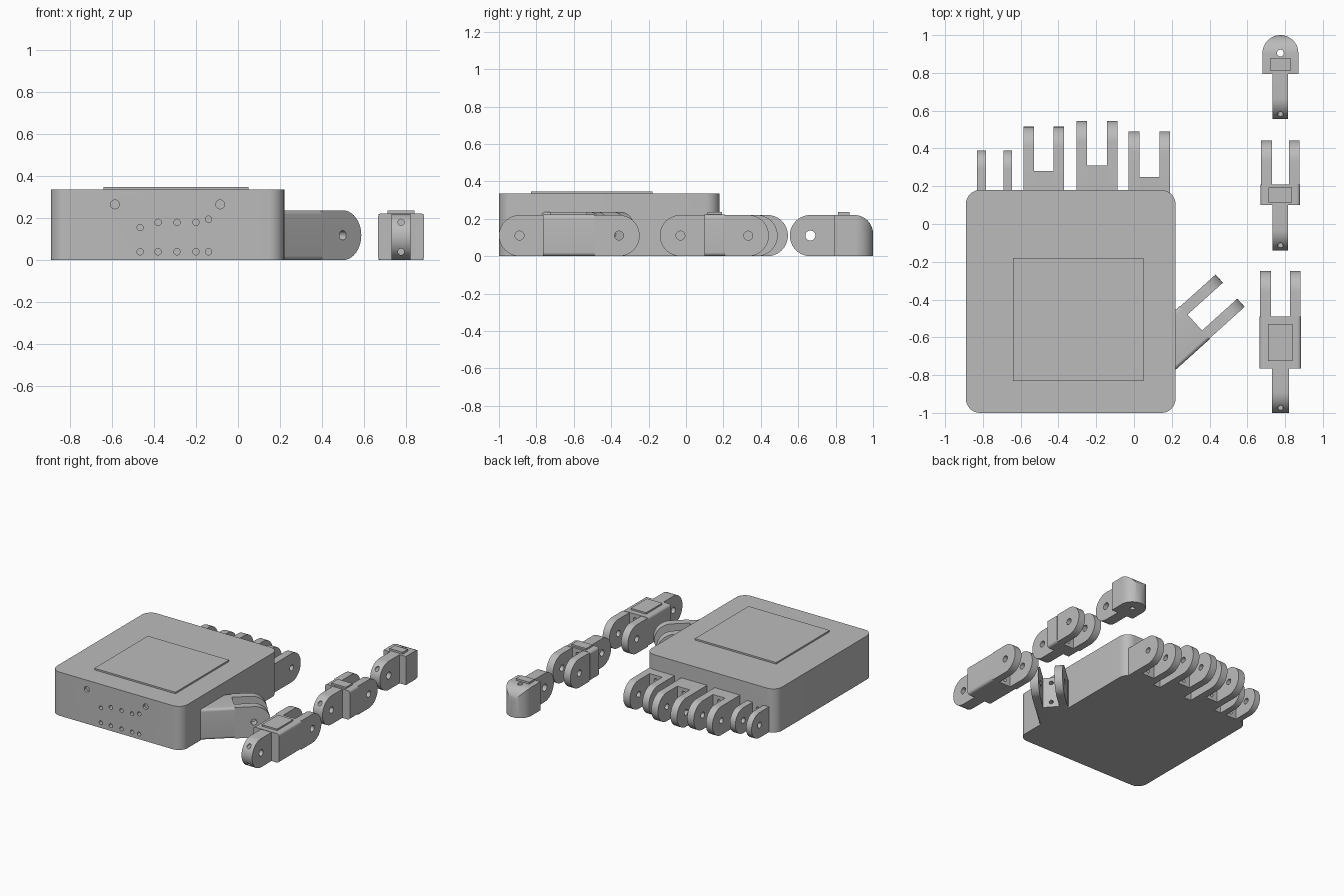
import bpy
import bmesh
from math import pi, cos, sin, radians
from mathutils import Matrix

if "Cube" in bpy.data.objects:
    bpy.data.objects.remove(bpy.data.objects["Cube"])

grey = bpy.data.materials.new("plastic_grey")
grey.use_nodes = True
grey.diffuse_color = (0.5, 0.5, 0.5, 1)
grey.node_tree.nodes["Principled BSDF"].inputs["Base Color"].default_value = (0.5, 0.5, 0.5, 1)

# Where a profile point (p, q) at depth d goes for each extrusion axis
PLACE = {"x": lambda p, q, d: (d, p, q),
         "y": lambda p, q, d: (p, d, q),
         "z": lambda p, q, d: (p, q, d)}


def add_prism(bm, pts, axis, lo, hi):
    rings = [[bm.verts.new(PLACE[axis](p, q, d)) for p, q in pts] for d in (lo, hi)]
    bm.faces.new(rings[0])
    bm.faces.new(rings[1])
    n = len(pts)
    for i in range(n):
        j = (i + 1) % n
        bm.faces.new((rings[0][i], rings[0][j], rings[1][j], rings[1][i]))


def make(name, prisms):
    bm = bmesh.new()
    for prism in prisms:
        add_prism(bm, *prism)
    bmesh.ops.recalc_face_normals(bm, faces=bm.faces)
    mesh = bpy.data.meshes.new(name)
    bm.to_mesh(mesh)
    bm.free()
    mesh.materials.append(grey)
    obj = bpy.data.objects.new(name, mesh)
    bpy.context.scene.collection.objects.link(obj)
    return obj


def arc(cx, cy, r, start, end, steps=8):
    return [(cx + r * cos(radians(start + (end - start) * i / steps)),
             cy + r * sin(radians(start + (end - start) * i / steps)))
            for i in range(steps + 1)]


def rounded_rect(x0, x1, y0, y1, r):
    return (arc(x1 - r, y1 - r, r, 0, 90) + arc(x0 + r, y1 - r, r, 90, 180)
            + arc(x0 + r, y0 + r, r, 180, 270) + arc(x1 - r, y0 + r, r, 270, 360))


def rect(x0, x1, y0, y1):
    return [(x0, y0), (x1, y0), (x1, y1), (x0, y1)]


def tab(root, tip, height):
    """Side profile of a lug with a fully rounded tip."""
    r = height / 2
    if tip > root:
        return [(root, 0)] + arc(tip - r, r, r, -90, 90, 20) + [(root, height)]
    return [(root, height)] + arc(tip + r, r, r, 90, 270, 20) + [(root, 0)]


def hole(axis, p, q, r, lo, hi):
    return ([(p + r * cos(2 * pi * i / 20), q + r * sin(2 * pi * i / 20))
             for i in range(20)], axis, lo, hi)


def boolean(obj, prisms, operation="DIFFERENCE"):
    cutter = make("cutter", prisms)
    cutter.hide_render = True
    mod = obj.modifiers.new("cut", "BOOLEAN")
    mod.operation, mod.solver, mod.object = operation, "EXACT", cutter
    graph = bpy.context.evaluated_depsgraph_get()
    result = bpy.data.meshes.new_from_object(obj.evaluated_get(graph))
    obj.modifiers.clear()
    obj.data = result
    bpy.data.objects.remove(cutter)


def part(name, prisms, holes=(), spin=0):
    obj = make(name, prisms)
    if holes:
        boolean(obj, list(holes))
    if spin:
        obj.data.transform(Matrix.Rotation(spin, 4, "Z"))
    smooth(obj)
    return obj


def smooth(obj):
    obj.data.polygons.foreach_set("use_smooth", [True] * len(obj.data.polygons))
    obj.data.set_sharp_from_angle(angle=radians(30))


def tendons(x, lo, hi, top=0.18):
    return [hole("y", x, z, 0.015, lo, hi) for z in (0.04, top)]


# Knuckles on the back of the palm: x0, x1, lug thickness, bridge y, tip y, height
BACK = 0.18
KNUCKLES = {"little": (-0.83, -0.645, 0.047, BACK, 0.39, 0.195),
            "ring": (-0.585, -0.37, 0.056, 0.28, 0.515, 0.22),
            "middle": (-0.305, -0.087, 0.056, 0.31, 0.545, 0.22),
            "index": (-0.028, 0.19, 0.056, 0.25, 0.49, 0.22)}

palm_holes = [hole("y", x, 0.265, 0.021, -1.1, -0.98) for x in (-0.585, -0.085)]
for x, top in ((-0.465, 0.155), (-0.38, 0.18), (-0.29, 0.18), (-0.2, 0.18), (-0.14, 0.195)):
    palm_holes += tendons(x, -1.1, -0.85, top)

for finger, (x0, x1, t, bridge, tip, h) in KNUCKLES.items():
    mid = (x0 + x1) / 2
    tunnel = tendons(mid, 0.05, 0.45, h - 0.04)
    palm_holes += tunnel
    pin = hole("x", tip - h / 2, h / 2, 0.022, x0 - 0.1, x1 + 0.1)
    side = tab(BACK - 0.02, tip, h)
    part(finger + "_knuckle_lugs",
         [(side, "x", x0, x0 + t), (side, "x", x1 - t, x1)], [pin])
    if bridge > BACK:
        part(finger + "_knuckle_bridge",
             [(rect(x0 + t, x1 - t, 0, h), "y", BACK, bridge)], tunnel)

# Palm and its lid
part("palm", [(rounded_rect(-0.89, 0.22, -1, BACK, 0.075), "z", 0, 0.335)], palm_holes)
part("palm_lid", [(rect(-0.64, 0.05, -0.83, -0.18), "z", 0.33, 0.347)])

# Thumb mount, built straight and then swung out
SWING = radians(-48)
THUMB_H = 0.237
u0, u1, slot, tip = 0.488, 0.718, -0.11, 0.142
thumb_pin = hole("x", tip - THUMB_H / 2, THUMB_H / 2, 0.022, u0 - 0.1, u1 + 0.1)
side = tab(slot, tip, THUMB_H)
part("thumb_lugs", [(side, "x", u0, u0 + 0.058), (side, "x", u1 - 0.058, u1)],
     [thumb_pin], SWING)
part("thumb_base",
     [(rounded_rect(u0 - 0.003, u1 + 0.003, 0, THUMB_H, 0.02), "y", -0.4, slot)],
     tendons((u0 + u1) / 2, -0.3, 0.1, 0.195), SWING)

# Loose finger links, all on one line
CX, H = 0.775, 0.22


def tongue(name, tip, root, half, holes):
    part(name + "_tongue", [(tab(root, tip, H), "x", CX - half, CX + half)], holes)


def link(name, tail, body0, body1, end, half, tongue_half, plate_half, inset):
    holes = tendons(CX, tail - 0.1, end + 0.1)
    holes += [hole("x", y, H / 2, 0.024, CX - 0.3, CX + 0.3)
              for y in (tail + H / 2, end - H / 2)]
    tongue(name, tail, body0, tongue_half, holes)
    part(name + "_body",
         [(rounded_rect(CX - half, CX + half, 0, H + 0.003, 0.02), "y", body0, body1)], holes)
    outer = half - 0.003
    side = tab(body1, end, H)
    part(name + "_lugs", [(side, "x", CX - outer, CX - outer + 0.057),
                          (side, "x", CX + outer - 0.057, CX + outer)], holes)
    part(name + "_plate", [(rect(CX - plate_half, CX + plate_half,
                                 body0 + inset, body1 - inset), "z", H - 0.01, 0.235)])


link("lower_link", -1, -0.765, -0.49, -0.248, 0.11, 0.045, 0.065, 0.04)
link("middle_link", -0.14, 0.1, 0.208, 0.443, 0.105, 0.041, 0.062, 0.015)

# Fingertip: rounded in plan and rounded over at the top
tip_holes = tendons(CX, 0.4, 0.88) + [hole("x", 0.665, H / 2, 0.027, CX - 0.3, CX + 0.3)]
tongue("fingertip", 0.555, 0.795, 0.041, tip_holes)
plan = [(CX + 0.095, 0.795)] + arc(CX, 0.905, 0.095, 0, 180, 24) + [(CX - 0.095, 0.795)]
head = make("fingertip_head", [(plan, "z", 0, H)])
over = [(0.7, -0.1), (1.0, -0.1)] + arc(0.9, H - 0.1, 0.1, 0, 90, 12) + [(0.7, H)]
boolean(head, [(over, "x", CX - 0.3, CX + 0.3)], "INTERSECT")
boolean(head, [hole("z", CX, 0.905, 0.018, -0.1, 0.4)] + tendons(CX, 0.7, 0.86))
smooth(head)
part("fingertip_plate", [(rect(CX - 0.055, CX + 0.055, 0.812, 0.875), "z", H - 0.01, 0.235)])
